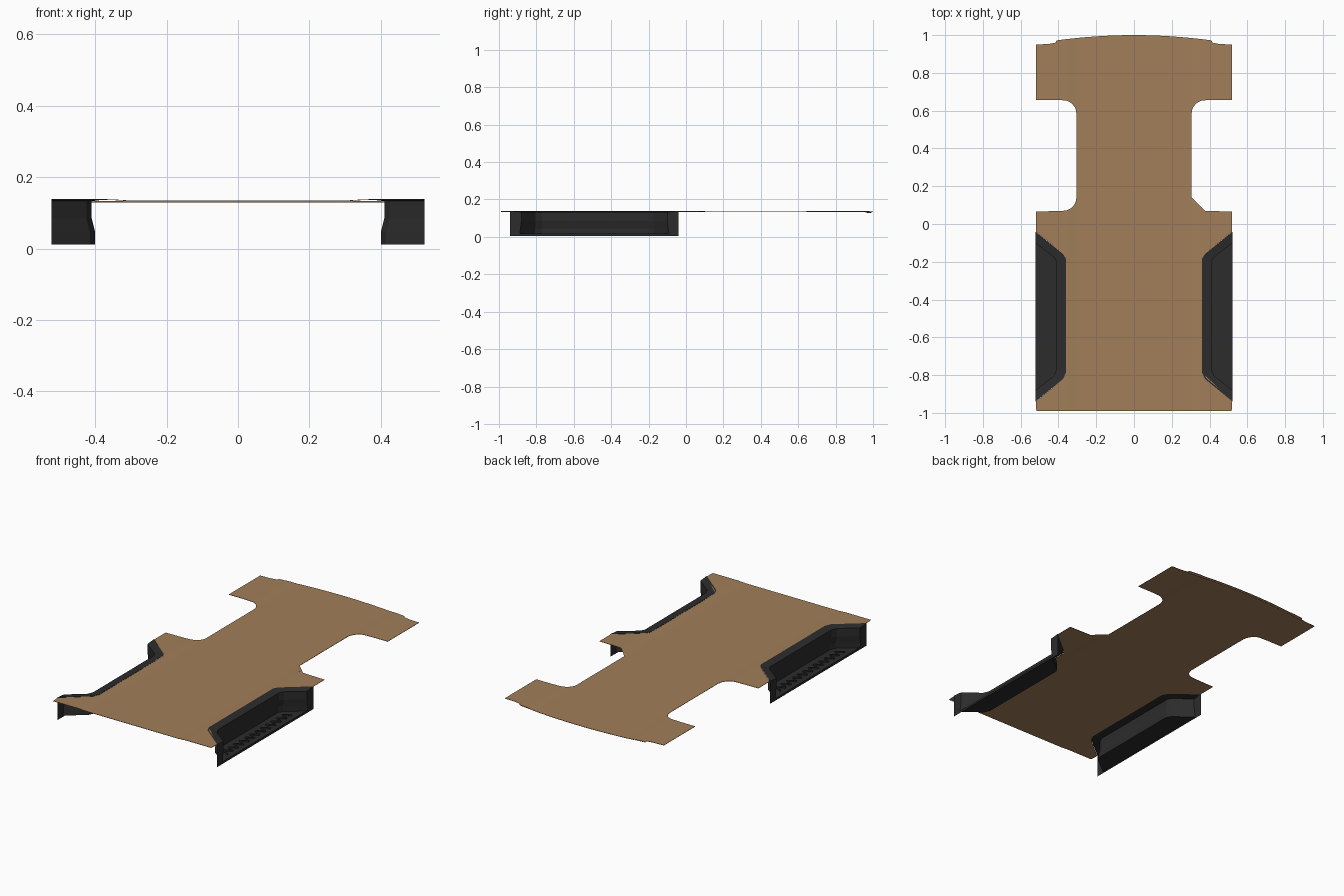
import bpy, bmesh, math

if "Cube" in bpy.data.objects:
    bpy.data.objects.remove(bpy.data.objects["Cube"])


def material(name, rgb):
    m = bpy.data.materials.new(name)
    m.diffuse_color = (*rgb, 1)
    m.use_nodes = True
    m.node_tree.nodes["Principled BSDF"].inputs["Base Color"].default_value = m.diffuse_color
    return m


BROWN = material("tan brown", (0.36, 0.21, 0.10))
BLACK = material("soft black", (0.025, 0.025, 0.026))


def make_object(name, bm, mat):
    me = bpy.data.meshes.new(name)
    bm.to_mesh(me)
    bm.free()
    me.materials.append(mat)
    ob = bpy.data.objects.new(name, me)
    bpy.context.collection.objects.link(ob)
    return ob


def fillet(cx, cy, r, a0, a1, n=6):
    return [(cx + r * math.cos(math.radians(a0 + (a1 - a0) * i / n)),
             cy + r * math.sin(math.radians(a0 + (a1 - a0) * i / n))) for i in range(n + 1)]


def nose(x):
    return 1.0 - 0.028 * (x / 0.41) ** 2


# Floor plate: right half outline, mirrored, with trapezoid cutouts for the side steps
half = [(0.517, -0.99), (0.52, -0.94), (0.375, -0.82), (0.36, -0.785),
        (0.36, -0.185), (0.375, -0.16), (0.52, -0.04), (0.52, 0.066), (0.43, 0.068)]
half += fillet(0.375, 0.14, 0.07, 270, 180)
half += fillet(0.375, 0.585, 0.07, 180, 90)
half += [(0.43, 0.657), (0.52, 0.657), (0.52, 0.95), (0.45, 0.953), (0.415, 0.96)]
half += [(x, nose(x)) for x in (0.41, 0.33, 0.25, 0.17, 0.08)]
outline = half + [(0, 1.0)] + [(-x, y) for x, y in reversed(half)]
bm = bmesh.new()
bm.faces.new([bm.verts.new((x, y, 0)) for x, y in outline])
bmesh.ops.triangulate(bm, faces=bm.faces[:])
for x in (-0.35, -0.306, 0.306, 0.35):
    bmesh.ops.bisect_plane(bm, geom=bm.verts[:] + bm.edges[:] + bm.faces[:],
                           plane_co=(x, 0, 0), plane_no=(1, 0, 0))
for v in bm.verts:  # centre strip sits slightly lower than the sides
    t = min(max((abs(v.co.x) - 0.306) / 0.044, 0), 1)
    v.co.z = 0.134 + 0.003 * t
bmesh.ops.recalc_face_normals(bm, faces=bm.faces[:])
plate = make_object("floor_plate", bm, BROWN)
sol = plate.modifiers.new("thickness", 'SOLIDIFY')
sol.thickness = 0.002
sol.offset = 0

# Thin curved lip under the nose edge
bm = bmesh.new()
rows = []
for i in range(13):
    x = -0.41 + 0.82 * i / 12
    rows.append((bm.verts.new((x, nose(x), 0.134)), bm.verts.new((x, nose(x) - 0.012, 0.129))))
for a, b in zip(rows, rows[1:]):
    bm.faces.new((a[0], b[0], b[1], a[1]))
make_object("nose_lip", bm, BROWN)


# Recessed side steps: lofted rim, wall and floor, open to the outside
def ring(inner, inset, z):
    lo, hi = -0.94 + inset, -0.04 - inset
    k = inset * 0.25
    return [(0.522, lo, z), (inner + 0.015, -0.82 + k, z), (inner, -0.785 + k, z),
            (inner, -0.185 - k, z), (inner + 0.015, -0.16 - k, z), (0.522, hi, z)]


LEVELS = [(0.36, 0, 0.139), (0.41, 0.06, 0.133), (0.41, 0.06, 0.085),
          (0.40, 0.055, 0.045), (0.40, 0.05, 0.012)]


def side_step(name, side):
    bm = bmesh.new()
    loops = [[bm.verts.new((side * x, y, z)) for x, y, z in ring(*lv)] for lv in LEVELS]
    for a, b in zip(loops, loops[1:]):
        for i in range(5):
            bm.faces.new((a[i], a[i + 1], b[i + 1], b[i]))
    bm.faces.new(loops[-1])
    # upright outer strips at both ends
    for i, y in ((0, -0.94), (-1, -0.04)):
        foot = bm.verts.new((side * 0.522, y, 0.01))
        col = [lp[i] for lp in loops]
        for a, b in zip(col[1:], col[2:]):
            bm.faces.new((a, b, foot))
        bm.faces.new((col[0], col[1], foot))
    # outer kerb along the bottom
    pts = [bm.verts.new((side * 0.522, y, z)) for y, z in
           ((-0.94, 0.005), (-0.04, 0.005), (-0.04, 0.018), (-0.94, 0.018))]
    bm.faces.new(pts)
    bmesh.ops.recalc_face_normals(bm, faces=bm.faces[:])
    make_object(name, bm, BLACK)


# Zigzag tread ribs on the step floor
def step_tread(name, side):
    bm = bmesh.new()
    n = 24
    for i in range(n):
        y0 = -0.79 + 0.6 * i / n
        y1 = y0 + 0.6 / n
        xa, xb = (0.44, 0.485) if i % 2 else (0.485, 0.44)
        w = 0.004
        lo = [bm.verts.new((side * x, y, 0.012)) for x, y in
              ((xa, y0 - w), (xb, y1 - w), (xb, y1 + w), (xa, y0 + w))]
        hi = [bm.verts.new((v.co.x, v.co.y, 0.019)) for v in lo]
        bm.faces.new(hi)
        for j in range(4):
            k = (j + 1) % 4
            bm.faces.new((lo[j], lo[k], hi[k], hi[j]))
    bmesh.ops.recalc_face_normals(bm, faces=bm.faces[:])
    make_object(name, bm, BLACK)


for label, side in (("right", 1), ("left", -1)):
    side_step("side_step_" + label, side)
    step_tread("step_tread_" + label, side)
